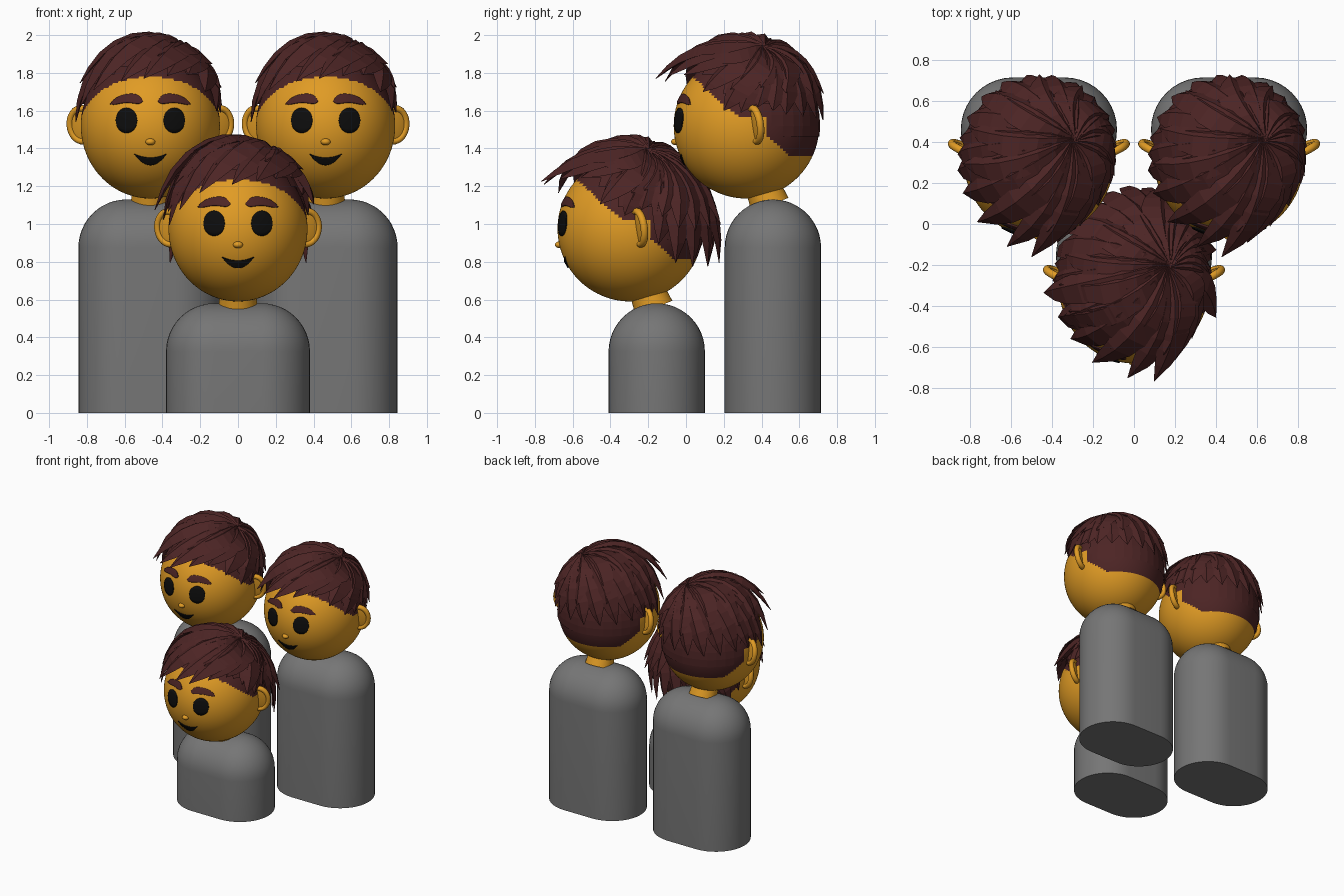
import bpy, bmesh, math
from mathutils import Vector, Matrix

if "Cube" in bpy.data.objects:
    bpy.data.objects.remove(bpy.data.objects["Cube"])


def material(name, rgb):
    m = bpy.data.materials.new(name)
    m.diffuse_color = (*rgb, 1)
    m.use_nodes = True
    m.node_tree.nodes["Principled BSDF"].inputs["Base Color"].default_value = m.diffuse_color
    return m


SKIN = material("warm_yellow_skin", (0.75, 0.33, 0.018))
HAIR = material("dark_brown_hair", (0.073, 0.018, 0.018))
GREY = material("grey_body", (0.18, 0.18, 0.18))
BLACK = material("black", (0.004, 0.004, 0.004))

HEAD = Vector((0.368, 0.385, 0.385))   # head half-sizes
SHELL = Vector((0.375, 0.39, 0.445))   # hair volume half-sizes


def finish(bm, name, mats, smooth=True):
    me = bpy.data.meshes.new(name)
    bm.to_mesh(me)
    bm.free()
    ob = bpy.data.objects.new(name, me)
    bpy.context.collection.objects.link(ob)
    for m in mats:
        me.materials.append(m)
    if smooth:
        bpy.ops.object.select_all(action='DESELECT')
        ob.select_set(True)
        bpy.context.view_layer.objects.active = ob
        bpy.ops.object.shade_smooth_by_angle(angle=math.radians(40))
    return ob


def hairline(y):
    """Lowest hair height on the head at depth y."""
    if y < -0.05:
        return 0.05 + (-0.05 - y) * 0.9
    if y < 0.1:
        return 0.05
    return max(-0.16, -0.05 - (y - 0.1) * 0.85)


# Upright rounded block with a stadium footprint
def body(pos, height, R=0.255, half=0.126, n=20):
    bm = bmesh.new()
    prof = [(R, 0)] + [(R * math.cos(a), height - R + R * math.sin(a))
                       for a in (math.pi / 2 * k / 12 for k in range(13))]
    rings = []
    for r, z in prof:
        ring = []
        for side in (1, -1):
            for i in range(n + 1):
                a = -math.pi / 2 + math.pi * i / n + (0 if side > 0 else math.pi)
                ring.append(bm.verts.new((pos[0] + side * half + r * math.cos(a),
                                          pos[1] + r * math.sin(a), z)))
        rings.append(ring)
    m = len(rings[0])
    for a, b in zip(rings, rings[1:]):
        for i in range(m):
            bm.faces.new((a[i], a[(i + 1) % m], b[(i + 1) % m], b[i]))
    bm.faces.new(rings[0][::-1])
    bmesh.ops.remove_doubles(bm, verts=bm.verts, dist=0.0005)
    finish(bm, "body", [GREY])


# Head, with the close-cropped hair coloured by the hairline rule
def head(c):
    bm = bmesh.new()
    bmesh.ops.create_uvsphere(bm, u_segments=112, v_segments=80, radius=1)
    bmesh.ops.scale(bm, vec=HEAD, verts=bm.verts)
    for f in bm.faces:
        p = f.calc_center_median()
        f.material_index = int(p.z > hairline(p.y))
    bmesh.ops.translate(bm, vec=c, verts=bm.verts)
    finish(bm, "head", [SKIN, HAIR])


def neck(c):
    bm = bmesh.new()
    a, b = c + Vector((0, 0.125, -0.42)), c + Vector((0, 0.07, -0.28))
    rot = (b - a).to_track_quat('Z', 'Y').to_matrix().to_4x4()
    bmesh.ops.create_cone(bm, cap_ends=True, segments=40, radius1=0.105, radius2=0.088,
                          depth=(b - a).length,
                          matrix=Matrix.Translation((a + b) / 2) @ rot)
    finish(bm, "neck", [SKIN])


# Ear: thin disc with a raised rim
def ear(c, s):
    bm = bmesh.new()
    bmesh.ops.create_uvsphere(bm, u_segments=28, v_segments=16, radius=1)
    bmesh.ops.scale(bm, vec=(0.075, 0.014, 0.095), verts=bm.verts)
    n, k = 32, 10
    ring = [[bm.verts.new(((0.070 + 0.018 * math.cos(b)) * math.cos(a),
                           0.020 * math.sin(b),
                           (0.088 + 0.018 * math.cos(b)) * math.sin(a)))
             for b in (2 * math.pi * j / k for j in range(k))]
            for a in (2 * math.pi * i / n for i in range(n))]
    for i in range(n):
        for j in range(k):
            bm.faces.new((ring[i][j], ring[(i + 1) % n][j],
                          ring[(i + 1) % n][(j + 1) % k], ring[i][(j + 1) % k]))
    bmesh.ops.recalc_face_normals(bm, faces=bm.faces)
    rot = Matrix.Rotation(s * math.radians(24), 4, 'Z') @ Matrix.Rotation(math.radians(8), 4, 'X')
    bmesh.ops.transform(bm, matrix=Matrix.Translation(c + Vector((s * 0.362, 0.045, 0.005))) @ rot,
                        verts=bm.verts)
    finish(bm, "ear", [SKIN])


# Thin plate moulded on the face between two curves
def plate(name, c, x0, x1, low, high, mat, n=20, rows=6):
    bm = bmesh.new()
    grid = []
    for i in range(n + 1):
        x = x0 + (x1 - x0) * i / n
        u = 2 * i / n - 1
        col = []
        for j in range(rows + 1):
            z = low(u) + (high(u) - low(u)) * j / rows
            y = -HEAD.y * math.sqrt(1 - (x / HEAD.x) ** 2 - (z / HEAD.z) ** 2)
            col.append(bm.verts.new(c + Vector((x, y, z)) * 1.016))
        grid.append(col)
    for a, b in zip(grid, grid[1:]):
        for j in range(rows):
            bm.faces.new((a[j], b[j], b[j + 1], a[j + 1]))
    bmesh.ops.remove_doubles(bm, verts=bm.verts, dist=0.0004)
    ob = finish(bm, name, [mat])
    mod = ob.modifiers.new("thickness", 'SOLIDIFY')
    mod.thickness = 0.008


def face(c):
    def arc(u):
        return math.sqrt(max(0, 1 - u * u))
    for s in (-1, 1):
        plate("eye", c, s * 0.125 - 0.056, s * 0.125 + 0.056,
              lambda u: 0.028 - 0.066 * arc(u), lambda u: 0.028 + 0.066 * arc(u), BLACK)
        mid = lambda u: 0.143 - 0.022 * u * u - 0.008 * u * s
        thick = lambda u: 0.022 * (1 - abs(u) ** 5) * (1 - 0.3 * u * s)
        plate("eyebrow", c, s * 0.125 - 0.086, s * 0.125 + 0.086,
              lambda u: mid(u) - thick(u), lambda u: mid(u) + thick(u), HAIR)
    plate("mouth", c, -0.085, 0.085, lambda u: -0.206 + 0.058 * u * u,
          lambda u: -0.168 + 0.020 * u * u, BLACK)
    bm = bmesh.new()
    bmesh.ops.create_uvsphere(bm, u_segments=20, v_segments=12, radius=1)
    bmesh.ops.scale(bm, vec=(0.026, 0.024, 0.018), verts=bm.verts)
    bmesh.ops.translate(bm, vec=c + Vector((0, -0.375, -0.085)), verts=bm.verts)
    finish(bm, "nose", [SKIN])


# One faceted lock of hair sweeping from the crown to its tip
def lock(bm, crown, tip, hw, lift=0.0, bend=0.0, n=7):
    def reach(d):
        return 1 / math.sqrt(sum((d[i] / SHELL[i]) ** 2 for i in range(3)))
    d0, d1 = crown.normalized(), tip.normalized()
    side0 = d0.cross(d1).normalized()
    flare = tip.length / reach(d1) - 1
    rings = []
    for i in range(n + 1):
        t = i / n
        d = (d0.slerp(d1, t) + side0 * bend * math.sin(math.pi * t)).normalized()
        p = d * reach(d) * (1 + flare * t * t + lift * math.sin(math.pi * min(1, t + 0.1)))
        w = hw * min(1, 0.4 + 1.2 * t) * (1 - t ** 4) + 0.002
        h = 0.030 * (1 - t ** 3) + 0.002
        rings.append([bm.verts.new(q) for q in (p - side0 * w - d * h * 0.3, p - side0 * w * 0.25 + d * h,
                                                p + side0 * w - d * h * 0.1, p - d * h)])
    for a, b in zip(rings, rings[1:]):
        for j in range(4):
            bm.faces.new((a[j], a[(j + 1) % 4], b[(j + 1) % 4], b[j]))
    bm.faces.new(rings[0])
    bm.faces.new(rings[-1][::-1])


# Tips of the fringe and side locks, then of the back locks
FRINGE = [(-.395, -.06, .02), (-.37, -.17, .10), (-.30, -.31, .19), (-.155, -.43, .235),
          (-.035, -.48, .25), (.09, -.41, .265), (.20, -.33, .27), (.29, -.23, .18),
          (.35, -.12, .08)]
SIDES = [(.372, -.03, .07), (.378, .06, .10), (.37, .14, .08), (-.385, .10, .06), (-.395, .02, .05)]
BACK = [(.34, .21, .06), (.27, .30, .05), (.18, .37, .04), (.06, .405, .04), (-.06, .405, .03),
        (-.18, .37, .04), (-.28, .30, .05), (-.35, .20, .06)]
LONG_BACK = [(.37, .15, -.08), (.36, .24, -.18), (.28, .33, -.20), (.18, .41, -.20), (.06, .47, -.18)]


def hair(c, turn, long_back):
    bm = bmesh.new()
    crown = Vector((0.17, 0.09, 0.42))
    rot = Matrix.Rotation(math.radians(turn), 3, 'Z')
    tips = [rot @ Vector(t) for t in FRINGE] + [Vector(t) for t in SIDES + BACK]
    if long_back:
        tips += [Vector((s * x, y, z)) for x, y, z in LONG_BACK for s in (1, -1)]
        tips += [Vector((-.44, -.04, .10)), Vector((.40, -.16, .13)), Vector((-.37, -.16, .09))]
    for i, tip in enumerate(tips):
        lock(bm, crown, tip, 0.088, 0.03 + 0.012 * (i % 3), 0.10)
        # shorter upper layer
        d = crown.normalized().slerp(tip.normalized(), 0.74)
        upper = d * (crown.length * 0.45 + tip.length * 0.55) * 1.02
        if i % 2 == 0:
            lock(bm, crown, upper, 0.085, 0.05, 0.16)
    bmesh.ops.recalc_face_normals(bm, faces=bm.faces)
    # solid hair volume below the locks
    cap = bmesh.ops.create_uvsphere(bm, u_segments=36, v_segments=24, radius=1)["verts"]
    bmesh.ops.scale(bm, vec=SHELL, verts=cap)
    bmesh.ops.delete(bm, geom=[v for v in cap if v.co.z < hairline(v.co.y) + 0.05], context='VERTS')
    bmesh.ops.translate(bm, vec=c, verts=bm.verts)
    finish(bm, "hair", [HAIR], smooth=False)


# Two tall figures behind, one short figure in front
for x, y, height, head_z, turn, long_back in ((-0.464, 0.46, 1.13, 1.52, 0, False),
                                              (0.464, 0.46, 1.13, 1.52, 0, False),
                                              (0, -0.155, 0.58, 0.975, 16, True)):
    centre = Vector((x, y - 0.14, head_z))
    body((x, y), height)
    neck(centre)
    head(centre)
    face(centre)
    hair(centre, turn, long_back)
    for s in (-1, 1):
        ear(centre, s)
